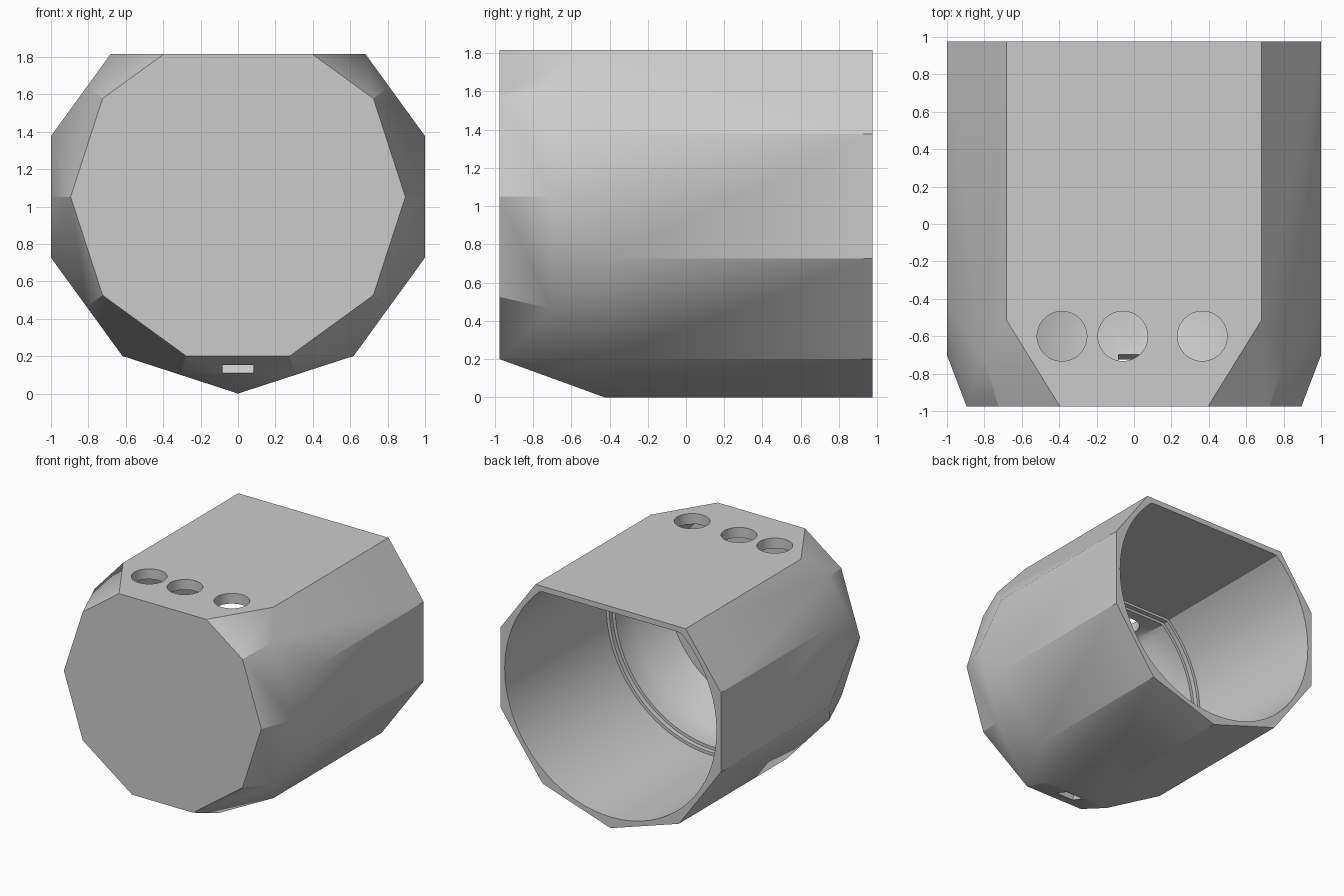
import bpy, bmesh, math
from mathutils import Matrix, Vector

if "Cube" in bpy.data.objects:
    bpy.data.objects.remove(bpy.data.objects["Cube"])

SIDES = 10
HALF = 0.976                              # half length along y
RADIUS = 1 / math.cos(math.pi / SIDES)    # corner radius of the shell
AXIS = RADIUS                             # height of the bore axis
TOP = 1.816
TAPER = math.radians(20)
FRONT_APOTHEM = 0.851

grey = bpy.data.materials.new("light grey")
grey.use_nodes = True
colour = (0.6, 0.6, 0.6, 1)
grey.diffuse_color = colour
grey.node_tree.nodes["Principled BSDF"].inputs["Base Color"].default_value = colour


def to_object(name, bm):
    bmesh.ops.recalc_face_normals(bm, faces=bm.faces[:])
    mesh = bpy.data.meshes.new(name)
    bm.to_mesh(mesh)
    bm.free()
    mesh.materials.append(grey)
    obj = bpy.data.objects.new(name, mesh)
    bpy.context.collection.objects.link(obj)
    return obj


def trim(bm, point, normal):
    """Slice off everything beyond a plane and close the cut."""
    cut = bmesh.ops.bisect_plane(bm, geom=bm.verts[:] + bm.edges[:] + bm.faces[:],
                                 plane_co=point, plane_no=normal, clear_outer=True)
    edges = [e for e in cut["geom_cut"] if isinstance(e, bmesh.types.BMEdge)]
    if edges:
        bmesh.ops.contextual_create(bm, geom=edges)


def loft(sections):
    """Closed solid through rings along y, each a circle with a flat ceiling."""
    bm = bmesh.new()
    count = 120
    rings = []
    for y, r, ceiling in sections:
        angles = [2 * math.pi * i / count for i in range(count)]
        rings.append([bm.verts.new((r * math.cos(a), y, AXIS + min(r * math.sin(a), ceiling)))
                      for a in angles])
    for a, b in zip(rings, rings[1:]):
        for i in range(count):
            j = (i + 1) % count
            bm.faces.new((a[i], a[j], b[j], b[i]))
    bm.faces.new(rings[0])
    bm.faces.new(rings[-1])
    return bm


def cut_away(target, cutter):
    mod = target.modifiers.new("cut", "BOOLEAN")
    mod.operation = "DIFFERENCE"
    mod.solver = "EXACT"
    mod.object = cutter
    bpy.context.view_layer.objects.active = target
    bpy.ops.object.modifier_apply(modifier=mod.name)
    bpy.data.objects.remove(cutter)


# Ten-sided shell with a flat top and a tapered front
bm = bmesh.new()
bmesh.ops.create_cube(bm, size=1, matrix=Matrix.Translation((0, 0, AXIS))
                      @ Matrix.Diagonal((4, 2 * HALF, 4, 1)))
centre = Vector((0, 0, AXIS))
for k in range(SIDES):
    a = 2 * math.pi * k / SIDES
    side = Vector((math.cos(a), 0, math.sin(a)))
    trim(bm, centre + side, side)
trim(bm, (0, 0, TOP), (0, 0, 1))
for k in range(SIDES):
    a = 2 * math.pi * (k + 0.5) / SIDES
    out = Vector((math.cos(a), 0, math.sin(a)))
    point = centre + out * FRONT_APOTHEM + Vector((0, -HALF, 0))
    trim(bm, point, out * math.cos(TAPER) + Vector((0, -math.sin(TAPER), 0)))
shell = to_object("hollow_shell", bm)

# Open bore with a stepped ledge and a tapered front end
cut_away(shell, to_object("bore_cutter", loft([
    (HALF + 0.1, 0.96, 0.72), (-0.34, 0.96, 0.72),
    (-0.34, 0.935, 0.70), (-0.38, 0.935, 0.70),
    (-0.38, 0.91, 0.68), (-0.60, 0.91, 0.68),
    (-0.90, 0.80, 0.68)])))

# Three round holes through the top
for x in (-0.385, -0.06, 0.365):
    bm = bmesh.new()
    bmesh.ops.create_cone(bm, cap_ends=True, segments=48, radius1=0.133, radius2=0.133,
                          depth=0.4, matrix=Matrix.Translation((x, -0.6, TOP)))
    cut_away(shell, to_object("hole_cutter", bm))

# Slot through the lower front facet, square to its slope
bm = bmesh.new()
bmesh.ops.create_cube(bm, size=1, matrix=Matrix.Translation((0, -0.785, 0.131))
                      @ Matrix.Rotation(-TAPER, 4, "X")
                      @ Matrix.Diagonal((0.165, 0.13, 0.3, 1)))
cut_away(shell, to_object("slot_cutter", bm))

# Smooth shading with crisp main edges
bpy.ops.object.select_all(action="DESELECT")
shell.select_set(True)
bpy.context.view_layer.objects.active = shell
bpy.ops.object.shade_smooth_by_angle(angle=math.radians(30))
weighted = shell.modifiers.new("weighted normals", "WEIGHTED_NORMAL")
weighted.keep_sharp = True
